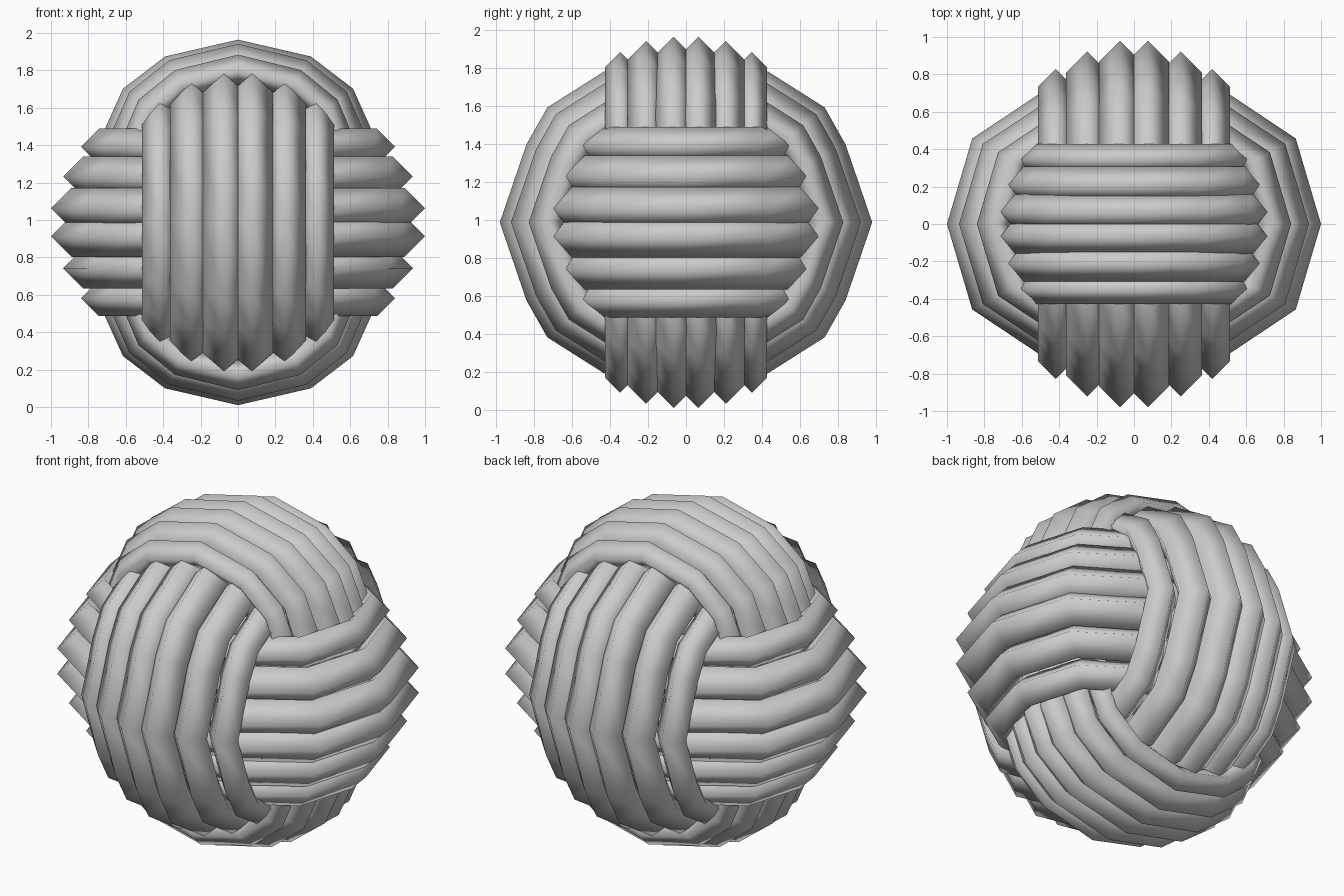
import bpy
import bmesh
from mathutils import Vector

cube = bpy.data.objects.get("Cube")
if cube:
    bpy.data.objects.remove(cube, do_unlink=True)

CENTRE = Vector((0, 0, 0.987))
X, Y, Z = Vector((1, 0, 0)), Vector((0, 1, 0)), Vector((0, 0, 1))

rope = bpy.data.materials.new("rope_grey")
rope.use_nodes = True
colour = (0.6, 0.6, 0.6, 1)
rope.diffuse_color = colour
rope.node_tree.nodes["Principled BSDF"].inputs["Base Color"].default_value = colour


def full_loop(quarter):
    """Mirror a quarter outline (long axis to short axis) into a closed loop."""
    half = quarter + [(-u, v) for u, v in reversed(quarter[:-1])]
    return half + [(u, -v) for u, v in reversed(half[1:-1])]


def strand(name, loop, axes, offset, scale, radius):
    """One closed ring with a diamond section, its ridge facing outwards."""
    long, short, across = axes
    bm = bmesh.new()
    rings = []
    for u, v in loop:
        ridge = long * u * scale[0] + short * v * scale[1]
        out = ridge.normalized()
        mid = CENTRE + ridge - out * radius + across * offset
        section = (out, across, -out, -across)
        rings.append([bm.verts.new(mid + d * radius) for d in section])
    for i, ring in enumerate(rings):
        after = rings[(i + 1) % len(rings)]
        for k in range(4):
            n = (k + 1) % 4
            bm.faces.new((ring[k], ring[n], after[n], after[k]))
    bmesh.ops.recalc_face_normals(bm, faces=bm.faces)
    for face in bm.faces:
        face.smooth = True
    mesh = bpy.data.meshes.new(name)
    bm.to_mesh(mesh)
    bm.free()
    mesh.materials.append(rope)
    bpy.context.collection.objects.link(bpy.data.objects.new(name, mesh))


# Each band: name, axes (long, short, across), quarter outline,
# then offset, (long, short) scale and radius of its three strand pairs
bands = [
    ("front_back_strand", (Y, Z, X),
     [(0.98, 0), (0.84, 0.41), (0.73, 0.605), (0.43, 0.795), (0, 0.83)],
     [(0.075, (1, 1), 0.113), (0.25, (0.94, 0.94), 0.113), (0.418, (0.845, 0.845), 0.096)]),
    ("top_bottom_strand", (Z, X, Y),
     [(0.977, 0), (0.887, 0.39), (0.715, 0.615), (0.5, 0.712), (0, 0.75)],
     [(0.065, (1, 1), 0.1), (0.21, (0.977, 0.945), 0.097), (0.347, (0.918, 0.865), 0.08)]),
    ("side_strand", (X, Y, Z),
     [(1.0, 0), (0.865, 0.457), (0.5, 0.7), (0, 0.78)],
     [(0.075, (1, 1), 0.11), (0.245, (0.935, 0.935), 0.108), (0.405, (0.84, 0.84), 0.096)]),
]

# Three interlocking bands of six strands
for name, axes, quarter, pairs in bands:
    for number, (offset, scale, radius) in enumerate(pairs, 1):
        for side, label in ((1, "a"), (-1, "b")):
            strand(f"{name}_{number}{label}", full_loop(quarter), axes,
                   side * offset, scale, radius)
